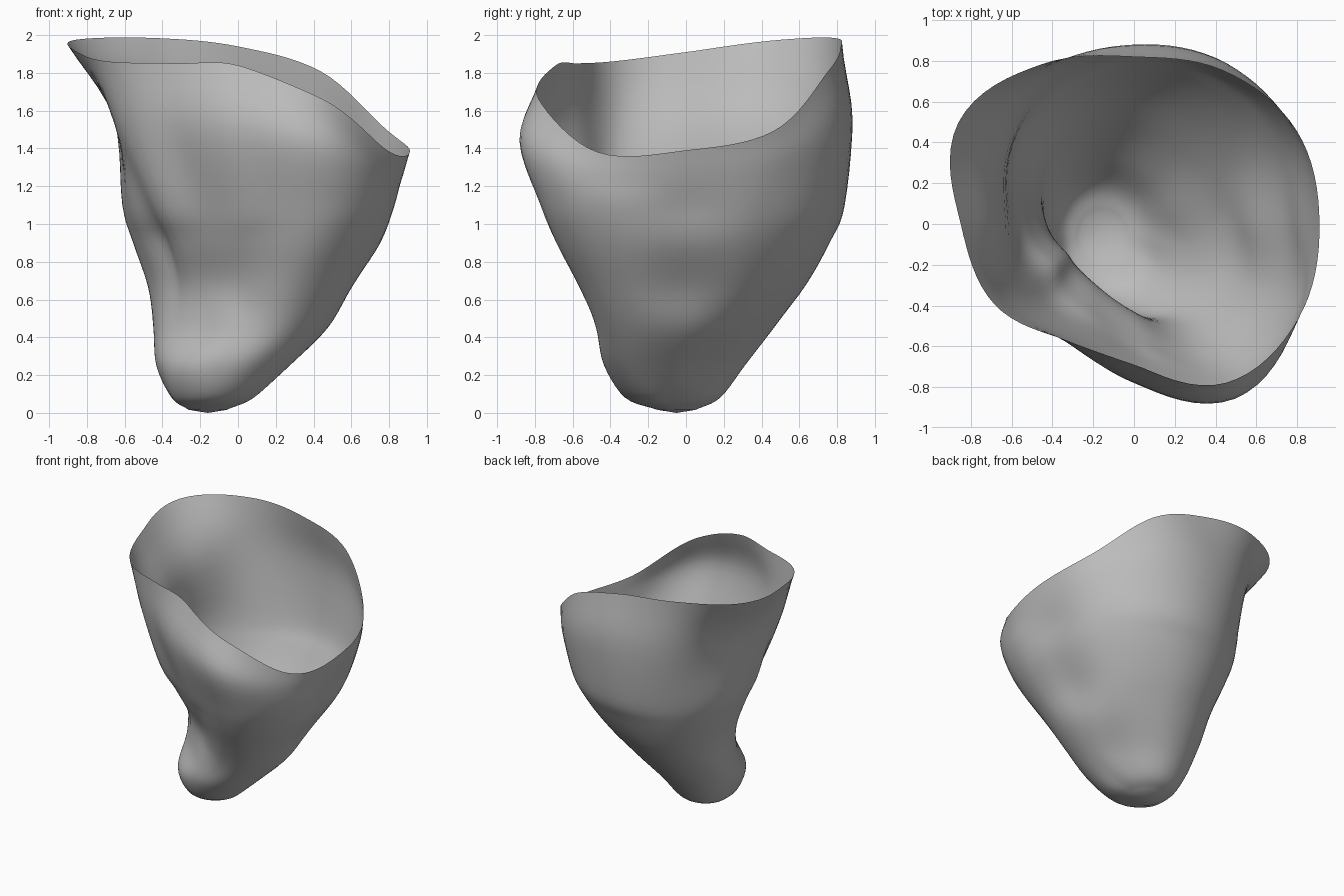
import bpy
import bmesh
from math import cos, sin, pi, exp
from mathutils import Vector

default_cube = bpy.data.objects.get("Cube")
if default_cube:
    bpy.data.objects.remove(default_cube, do_unlink=True)

SEGMENTS_PER_SPAN = 8   # around the shell, between two section radii
STEPS_PER_RING = 5      # up the shell, between two rings
GROOVE_POSITION = 6.8   # where the pinched groove sits, in 30 degree spans
GROOVE_WIDTH = .35

# Section outlines: radii every 30 degrees, counter-clockwise from +x
tip_cap = [.10, .10, .10, .10, .10, .10, .10, .10, .10, .10, .10, .10]
tip_low = [.21, .21, .23, .25, .25, .23, .21, .22, .23, .25, .26, .25]
tip_lobe = [.37, .34, .37, .41, .41, .37, .32, .30, .30, .32, .37, .39]
waist = [.46, .42, .42, .46, .49, .49, .43, .37, .37, .44, .53, .52]
dent = [.58, .60, .61, .63, .61, .54, .44, .37, .36, .44, .65, .67]
belly = [.69, .71, .74, .76, .75, .68, .57, .52, .49, .58, .78, .77]
shoulder = [.71, .75, .80, .84, .84, .79, .69, .68, .60, .70, .86, .81]
collar = [.87, .90, .91, .88, .86, .74, .65, .71, .66, .78, .99, .93]
rim = [.91, .92, .87, .82, .905, .995, .85, .79, .66, .69, .90, .93]
rim_height = [1.39, 1.49, 1.81, 1.94, 1.985, 1.975, 1.91, 1.86, 1.85, 1.84, 1.66, 1.38]

# Level rings from the tip upwards: outline, centre x, centre y, height, groove depth
level_rings = [
    (tip_cap, -.16, -.05, .016, 0),
    (tip_low, -.14, -.07, .08, 0),
    (tip_lobe, -.10, -.10, .25, 0),
    (waist, 0, 0, .45, 0),
    (dent, 0, 0, .67, .02),
    (belly, .05, 0, .90, .06),
    (shoulder, .10, 0, 1.10, .05),
]


def spline(a, b, c, d, t):
    """Smooth curve from b to c; works on numbers and vectors."""
    return b + (c - a) * (t / 2) + (a * 2 - b * 5 + c * 4 - d) * (t * t / 2) \
        + (b * 3 - a - c * 3 + d) * (t ** 3 / 2)


def around(values, position):
    """Value of a closed outline at a fractional index."""
    i = int(position)
    picks = [values[(i + k) % len(values)] for k in (-1, 0, 1, 2)]
    return spline(*picks, position - i)


def column(position):
    """Smooth line of points running from the tip up to the rim."""
    angle = 2 * pi * position / len(rim)
    direction = Vector((cos(angle), sin(angle), 0))
    pinch = exp(-((position - GROOVE_POSITION) / GROOVE_WIDTH) ** 2)
    points = [Vector((x, y, z)) + direction * (around(outline, position) - depth * pinch)
              for outline, x, y, z, depth in level_rings]
    top = around(rim_height, position)
    base = level_rings[-1][3]
    for outline, z in ((collar, base + (top - base) * .55), (rim, top)):
        points.append(direction * around(outline, position) + Vector((0, 0, z)))
    guides = [points[0] * 2 - points[1]] + points + [points[-1] * 2 - points[-2]]
    line = []
    for i in range(len(points) - 1):
        line += [spline(*guides[i:i + 4], step / STEPS_PER_RING)
                 for step in range(STEPS_PER_RING)]
    return line + [points[-1]]


# Open cup-shaped shell, lofted column by column
bm = bmesh.new()
count = len(rim) * SEGMENTS_PER_SPAN
columns = [[bm.verts.new(p) for p in column(i / SEGMENTS_PER_SPAN)]
           for i in range(count)]
tip = bm.verts.new((-.16, -.05, 0))
for i, left in enumerate(columns):
    right = columns[(i + 1) % count]
    bm.faces.new((tip, right[0], left[0]))
    for k in range(len(left) - 1):
        bm.faces.new((left[k], right[k], right[k + 1], left[k + 1]))

mesh = bpy.data.meshes.new("shell")
bm.to_mesh(mesh)
bm.free()
mesh.shade_smooth()
shell = bpy.data.objects.new("shell", mesh)
bpy.context.collection.objects.link(shell)

# Plain grey surface
grey = bpy.data.materials.new("plain grey")
grey.use_nodes = True
colour = (.5, .5, .5, 1)
grey.diffuse_color = colour
grey.node_tree.nodes["Principled BSDF"].inputs["Base Color"].default_value = colour
mesh.materials.append(grey)
